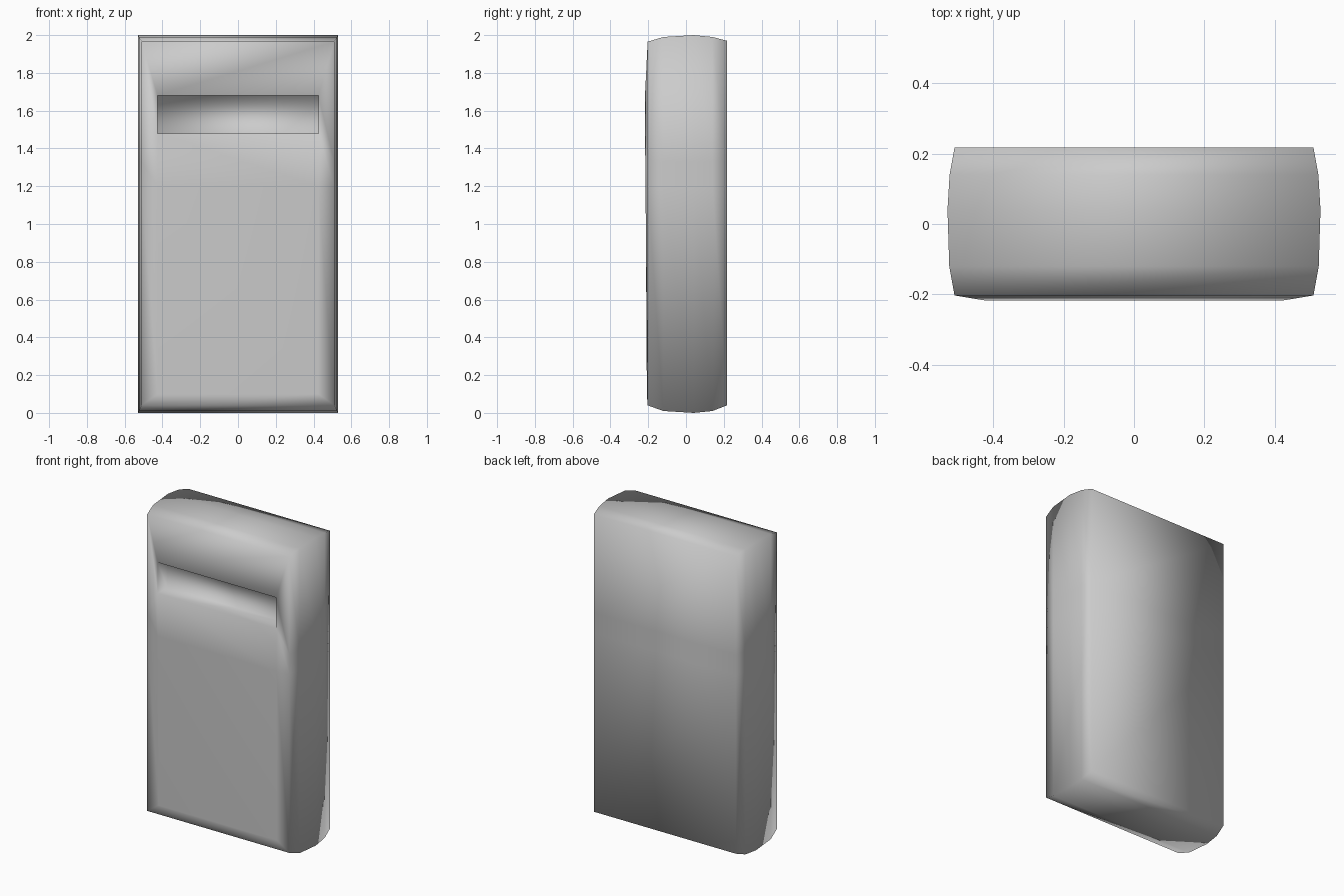
import bpy, bmesh

if "Cube" in bpy.data.objects:
    bpy.data.objects.remove(bpy.data.objects["Cube"])

bm = bmesh.new()


def ring(half_x, y, levels):
    """Closed loop: up the right side, then down the left side."""
    ys = y if isinstance(y, list) else [y] * len(levels)
    pts = [(half_x, a, z) for a, z in zip(ys, levels)]
    pts += [(-x, a, z) for x, a, z in reversed(pts)]
    return [bm.verts.new(p) for p in pts]


def bridge(a, b):
    n = len(a)
    for i in range(n):
        j = (i + 1) % n
        bm.faces.new((a[i], a[j], b[j], b[i]))


def strips(r, count):
    """Fill across a loop with quads for the first levels."""
    n = len(r)
    for i in range(count):
        bm.faces.new((r[i], r[i + 1], r[n - 2 - i], r[n - 1 - i]))


# Bulging body, layered from back to front: half width, depth, bottom, top
layers = [(0.51, 0.217, 0.04, 1.97), (0.524, 0.14, 0.01, 1.99),
          (0.53, 0.04, 0.0, 2.0), (0.525, -0.12, 0.01, 1.99),
          (0.51, -0.203, 0.04, 1.965)]
rings = [ring(h, y, [lo, 1.2, 1.33, hi]) for h, y, lo, hi in layers]

# Slightly raised front panel framing the slot
rings.append(ring(0.425, [-0.207, -0.214, -0.217, -0.217], [0.10, 1.2, 1.48, 1.68]))
for a, b in zip(rings, rings[1:]):
    bridge(a, b)
strips(rings[0], 3)
strips(rings[-1], 2)

# Recessed slot
front = rings[-1]
mouth = [front[2], front[3], front[4], front[5]]
floor = [bm.verts.new((v.co.x, v.co.y + 0.1, v.co.z)) for v in mouth]
bridge(mouth, floor)
bm.faces.new(floor)

bmesh.ops.recalc_face_normals(bm, faces=bm.faces[:])
for f in bm.faces:
    f.smooth = True
mesh = bpy.data.meshes.new("slotted_body")
bm.to_mesh(mesh)
bm.free()
body = bpy.data.objects.new("slotted_body", mesh)
bpy.context.collection.objects.link(body)
